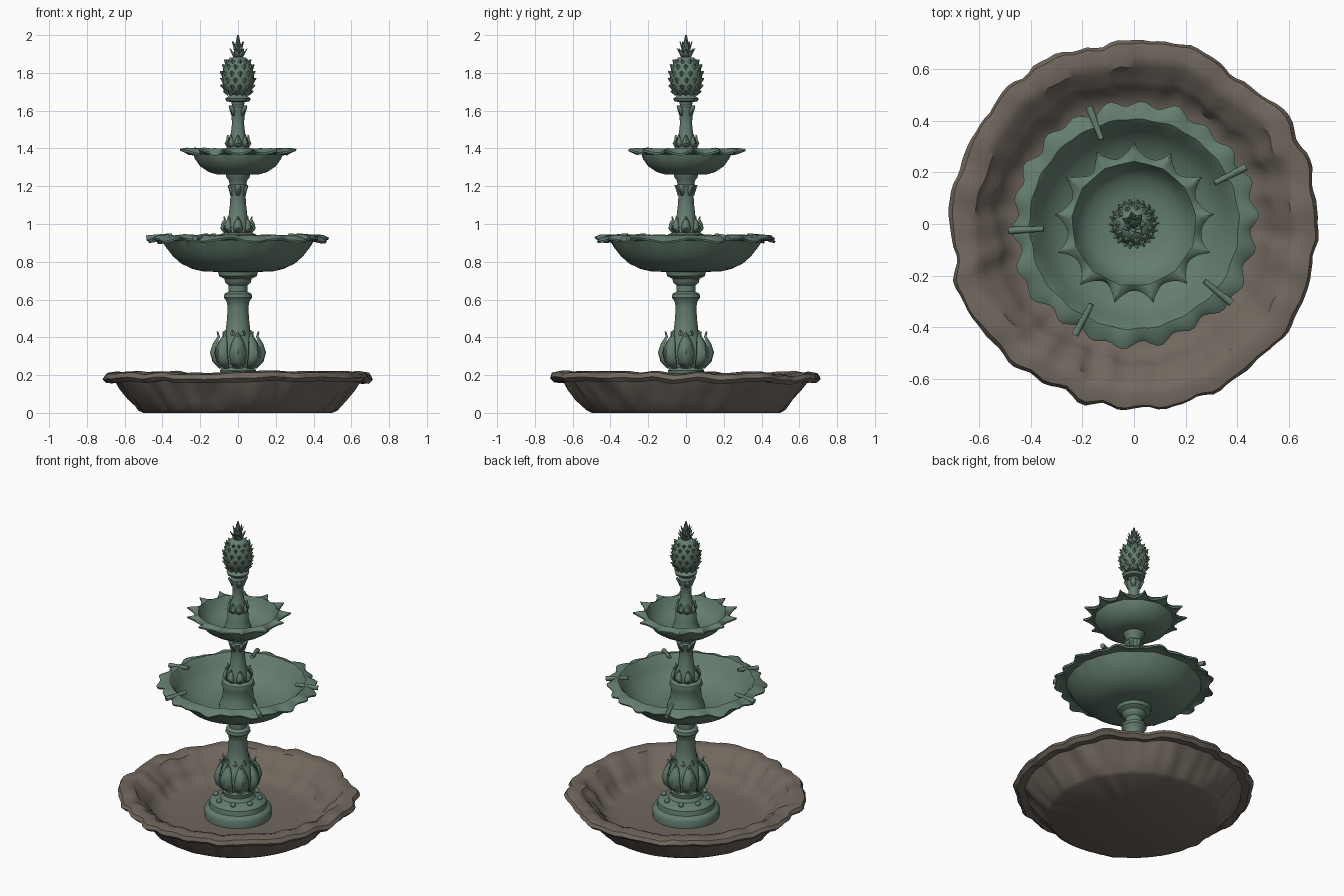
import bpy, bmesh, random
from math import sin, cos, pi, tau, radians
from mathutils import Vector, Matrix, noise

random.seed(4)
cube = bpy.data.objects.get("Cube")
if cube:
    bpy.data.objects.remove(cube)


def material(name, colour):
    m = bpy.data.materials.new(name)
    m.use_nodes = True
    m.diffuse_color = colour
    bsdf = next(n for n in m.node_tree.nodes if n.type == 'BSDF_PRINCIPLED')
    bsdf.inputs["Base Color"].default_value = colour
    bsdf.inputs["Roughness"].default_value = 0.8
    return m


GREEN = material("patina green", (0.125, 0.205, 0.155, 1))
BROWN = material("weathered stone", (0.165, 0.138, 0.112, 1))


def finish(name, bm, mat, thickness=0):
    """Turn a bmesh into a smooth-shaded object with sharp creases kept."""
    if not thickness:
        bmesh.ops.recalc_face_normals(bm, faces=bm.faces)
    mesh = bpy.data.meshes.new(name)
    bm.to_mesh(mesh)
    bm.free()
    mesh.materials.append(mat)
    mesh.shade_smooth()
    mesh.set_sharp_from_angle(angle=radians(40))
    ob = bpy.data.objects.new(name, mesh)
    bpy.context.scene.collection.objects.link(ob)
    if thickness:
        mod = ob.modifiers.new("thickness", 'SOLIDIFY')
        mod.thickness = thickness
        mod.offset = -1
    return ob


def polar(r, a, z):
    return Vector((r * cos(a), r * sin(a), z))


def lathe(name, profile, mat, steps=32, warp=None):
    """Revolve (radius, height, warp weight) points about the vertical axis."""
    bm = bmesh.new()
    rings = []
    for r, z, *weight in profile:
        if r == 0:
            rings.append([bm.verts.new((0, 0, z))] * steps)
            continue
        ring = []
        for i in range(steps):
            a = tau * i / steps
            dr, dz = warp(a, z) if warp and weight else (0, 0)
            w = weight[0] if weight else 0
            ring.append(bm.verts.new(polar(r + dr * w, a, z + dz * w)))
        rings.append(ring)
    for lower, upper in zip(rings, rings[1:]):
        for i in range(steps):
            j = (i + 1) % steps
            corners = dict.fromkeys((lower[i], lower[j], upper[j], upper[i]))
            bm.faces.new(list(corners))
    return finish(name, bm, mat)


def add_leaf(bm, angle, rows):
    """Ridged leaf following (radius, height, half width) rows up its spine."""
    side = Vector((-sin(angle), cos(angle), 0))
    previous = None
    for r, z, w in rows:
        p = polar(r, angle, z)
        row = [bm.verts.new(q) for q in
               (p - side * w, p + polar(w * 0.4, angle, 0), p + side * w)]
        if previous:
            for k in range(2):
                bm.faces.new((previous[k], previous[k + 1], row[k + 1], row[k]))
        previous = row


def leaf_ring(name, count, rows, turn=0, thickness=0.008):
    bm = bmesh.new()
    for i in range(count):
        add_leaf(bm, turn + tau * i / count, rows)
    return finish(name, bm, GREEN, thickness)


def ripple(a, z, scale, seed=0):
    return noise.noise(Vector((cos(a) * scale, sin(a) * scale, z * 6 + seed)))


# Stone basin with a lumpy rolled rim
def stone_warp(a, z):
    broad, fine = ripple(a, z, 3), ripple(a, z, 8, 5)
    return 0.02 * broad + 0.026 * fine, 0.01 * broad + 0.014 * ripple(a, z, 6, 9)


lathe("stone_basin", [
    (0, 0), (0.5, 0), (0.525, 0.015, 0.5), (0.57, 0.07, 1), (0.615, 0.125, 1),
    (0.645, 0.165, 0.7), (0.69, 0.162, 1), (0.712, 0.182, 1), (0.70, 0.205, 1),
    (0.65, 0.214, 0.9), (0.61, 0.203, 1), (0.585, 0.17, 1), (0.555, 0.155, 1),
    (0.53, 0.12, 1), (0.5, 0.08, 0.8), (0.46, 0.062, 0.4), (0.4, 0.055), (0, 0.055)],
    BROWN, 144, stone_warp)

# Pedestal: round foot, bulb, column and capital
lathe("pedestal", [
    (0, 0.05), (0.2, 0.05), (0.203, 0.1), (0.195, 0.115), (0.175, 0.125),
    (0.17, 0.155), (0.15, 0.17), (0.105, 0.18), (0.09, 0.2), (0.095, 0.225),
    (0.085, 0.24), (0.1, 0.28), (0.108, 0.33), (0.09, 0.38), (0.066, 0.43),
    (0.058, 0.5), (0.055, 0.56), (0.06, 0.59), (0.075, 0.61), (0.072, 0.63),
    (0.05, 0.642), (0.05, 0.675), (0.068, 0.69), (0.072, 0.71), (0.1, 0.725),
    (0.105, 0.745), (0, 0.76)], GREEN)
leaf_ring("pedestal_leaves", 8, [
    (0.09, 0.235, 0.022), (0.118, 0.27, 0.042), (0.13, 0.32, 0.046),
    (0.118, 0.37, 0.034), (0.102, 0.405, 0.016), (0.112, 0.43, 0.003)])
leaf_ring("column_leaves", 8, [
    (0.062, 0.37, 0.02), (0.072, 0.41, 0.016), (0.077, 0.44, 0.002)], pi / 8)

# Small rosettes around the foot
bm = bmesh.new()
for i in range(8):
    spot = Matrix.Translation(polar(0.135, tau * (i + 0.5) / 8, 0.18))
    bmesh.ops.create_icosphere(bm, subdivisions=2, radius=0.016, matrix=spot)
finish("foot_rosettes", bm, GREEN)


# Large bowl with an irregular frilled lip
def frill(a, z):
    return (0.014 * sin(22 * a) + 0.035 * ripple(a, 0, 3, 2),
            0.009 * sin(11 * a + 1) + 0.012 * ripple(a, 0, 5, 3))


lathe("large_bowl", [
    (0, 0.745), (0.18, 0.748), (0.24, 0.762), (0.3, 0.79), (0.345, 0.83),
    (0.38, 0.875), (0.402, 0.912, 0.2), (0.435, 0.918, 0.7), (0.462, 0.908, 1),
    (0.466, 0.918, 1), (0.44, 0.936, 0.7), (0.405, 0.942, 0.2), (0.388, 0.925),
    (0.36, 0.875), (0.31, 0.825), (0.24, 0.79), (0.15, 0.775), (0, 0.775)],
    GREEN, 132, frill)

# Water spouts lying across the large bowl's lip
bm = bmesh.new()
for degrees in (27, -39, -118, 111, 183):
    a = radians(degrees)
    start, end = polar(0.35, a, 0.94), polar(0.485, a, 0.925)
    run = end - start
    place = Matrix.Translation((start + end) / 2) @ run.to_track_quat('Z', 'Y').to_matrix().to_4x4()
    bmesh.ops.create_cone(bm, cap_ends=True, segments=10, radius1=0.011,
                          radius2=0.015, depth=run.length, matrix=place)
finish("water_spouts", bm, GREEN)

# Middle stem
lathe("middle_stem", [
    (0, 0.77), (0.115, 0.77), (0.11, 0.8), (0.095, 0.83), (0.09, 0.9),
    (0.1, 0.925), (0.095, 0.945), (0.07, 0.955), (0.07, 0.99), (0.05, 1.04),
    (0.043, 1.1), (0.04, 1.15), (0.048, 1.18), (0.055, 1.2), (0.045, 1.21),
    (0.048, 1.23), (0.06, 1.245), (0.065, 1.262), (0, 1.27)], GREEN)
leaf_ring("middle_stem_leaves", 8, [
    (0.066, 0.95, 0.016), (0.083, 0.975, 0.026), (0.08, 1.005, 0.02),
    (0.07, 1.025, 0.01), (0.078, 1.038, 0.002)])
leaf_ring("middle_capital_leaves", 6, [
    (0.04, 1.15, 0.008), (0.046, 1.18, 0.016), (0.056, 1.205, 0.012)], pi / 6)


# Small bowl with thirteen pointed scallops
def scallop(a, z):
    dip = abs(sin(13 * (a - pi / 2) / 2)) ** 0.7
    return -0.058 * dip + 0.012 * ripple(a, 0, 4), 0.02 * (0.5 - dip) + 0.008 * ripple(a, 0, 4, 7)


lathe("small_bowl", [
    (0, 1.26), (0.11, 1.262), (0.155, 1.275), (0.2, 1.305), (0.228, 1.345),
    (0.24, 1.368, 0.1), (0.275, 1.374, 0.5), (0.314, 1.375, 1), (0.316, 1.386, 1),
    (0.275, 1.398, 0.5), (0.242, 1.4, 0.1), (0.23, 1.385), (0.215, 1.35),
    (0.18, 1.315), (0.12, 1.29), (0, 1.285)], GREEN, 156, scallop)

# Upper stem
lathe("upper_stem", [
    (0, 1.285), (0.085, 1.285), (0.075, 1.32), (0.065, 1.35), (0.062, 1.4),
    (0.05, 1.42), (0.055, 1.44), (0.038, 1.48), (0.032, 1.53), (0.034, 1.57),
    (0.043, 1.6), (0.045, 1.62), (0.032, 1.63), (0.035, 1.645), (0.062, 1.65),
    (0.068, 1.665), (0.05, 1.675), (0.045, 1.685), (0.06, 1.69), (0, 1.7)], GREEN)
leaf_ring("upper_stem_leaves", 8, [
    (0.05, 1.4, 0.014), (0.062, 1.425, 0.022), (0.055, 1.45, 0.014),
    (0.058, 1.472, 0.002)])
leaf_ring("upper_capital_leaves", 4, [
    (0.036, 1.575, 0.01), (0.043, 1.6, 0.018), (0.058, 1.625, 0.012)], pi / 4)

# Fruit finial: body, pointed scales and leafy crown
body = [(0.045, 1.685), (0.068, 1.7), (0.08, 1.73), (0.084, 1.765), (0.083, 1.8),
        (0.075, 1.835), (0.062, 1.86), (0.042, 1.88)]
lathe("fruit_body", [(0, 1.68)] + body + [(0, 1.89)], GREEN, 24)
bm = bmesh.new()
for tier, (r, z) in enumerate(body[1:-1]):
    for i in range(11):
        a = tau * (i + tier / 2) / 11 + random.uniform(-0.05, 0.05)
        aim = polar(1, a, 0.5 + (z - 1.77) * 5).to_track_quat('Z', 'Y')
        place = Matrix.Translation(polar(r, a, z)) @ aim.to_matrix().to_4x4()
        bmesh.ops.create_cone(bm, cap_ends=True, segments=4, radius1=0.021,
                              radius2=0.002, depth=0.03, matrix=place)
finish("fruit_scales", bm, GREEN)
leaf_ring("crown_outer_leaves", 7, [
    (0.018, 1.875, 0.01), (0.03, 1.9, 0.014), (0.05, 1.928, 0.001)], 0, 0.005)
leaf_ring("crown_middle_leaves", 6, [
    (0.014, 1.89, 0.01), (0.019, 1.925, 0.013), (0.034, 1.965, 0.001)], 0.4, 0.005)
leaf_ring("crown_inner_leaves", 4, [
    (0.01, 1.89, 0.011), (0.013, 1.94, 0.011), (0.004, 2.0, 0.001)], 0.2, 0.004)
